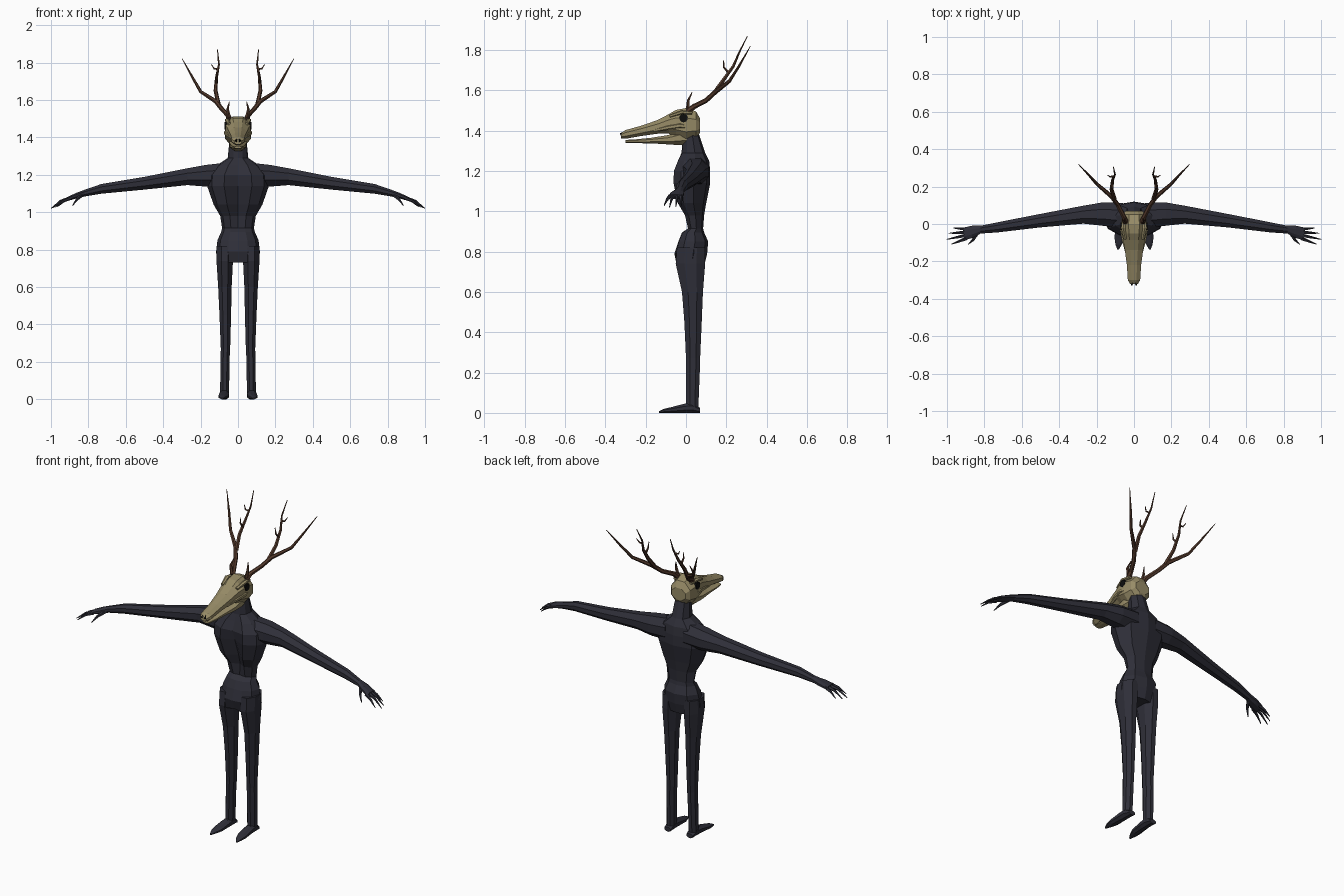
import bpy, bmesh, math
from mathutils import Vector


def material(name, rgb):
    m = bpy.data.materials.new(name)
    m.diffuse_color = (*rgb, 1)
    return m


SKIN = material("dark_skin", (0.028, 0.028, 0.04))
BONE = material("bone", (0.31, 0.26, 0.135))
HORN = material("horn", (0.085, 0.04, 0.024))
BLACK = material("black", (0.004, 0.004, 0.004))


def skin_rings(name, rings, mat, mirror=False):
    """Joins equal-length rings of points into one capped, flat-shaded solid."""
    bm = bmesh.new()
    vs = [[bm.verts.new(p) for p in r] for r in rings]
    n = len(vs[0])
    for a, b in zip(vs, vs[1:]):
        for i in range(n):
            j = (i + 1) % n
            bm.faces.new((a[i], a[j], b[j], b[i]))
    bm.faces.new(vs[0])
    bm.faces.new(vs[-1])
    bmesh.ops.recalc_face_normals(bm, faces=bm.faces)
    me = bpy.data.meshes.new(name)
    bm.to_mesh(me)
    bm.free()
    me.materials.append(mat)
    ob = bpy.data.objects.new(name, me)
    bpy.context.collection.objects.link(ob)
    if mirror:
        ob.modifiers.new("mirror", "MIRROR").use_bisect_axis[0] = False
    return ob


def loft(name, secs, mat, ref=(0, 0, 1), sides=8, axis=None, mirror=True):
    """Sections are (x, y, z, half width, half height) along a path."""
    ref = Vector(ref)
    pts = [Vector(s[:3]) for s in secs]
    k = 1 / math.cos(math.pi / sides) if sides == 8 else 1
    rings = []
    for i, s in enumerate(secs):
        t = Vector(axis) if axis else pts[min(i + 1, len(pts) - 1)] - pts[max(i - 1, 0)]
        u = t.cross(ref).normalized()
        v = u.cross(t).normalized()
        ring = []
        for j in range(sides):
            a = math.tau * (j + 0.5) / sides
            ring.append(pts[i] + u * s[3] * k * math.cos(a) + v * s[4] * k * math.sin(a))
        rings.append(ring)
    return skin_rings(name, rings, mat, mirror)


def spike(name, path, r0, mat, sides=5, ref=(0, 0, 1), tip=0.002):
    """A tapering tube through a few points."""
    n = len(path) - 1
    secs = [(*p, *(2 * [r0 + (tip - r0) * (i / n) ** 1.3])) for i, p in enumerate(path)]
    return loft(name, secs, mat, ref, sides)


# torso and neck: z, half width, front centre y, front side y, back y
levels = [
    (1.39, .045, -.015, -.01, .062), (1.29, .055, -.022, -.018, .095),
    (1.25, .115, -.03, -.04, .115), (1.20, .160, -.05, -.06, .12),
    (1.14, .165, -.03, -.062, .12), (1.04, .130, .005, -.04, .10),
    (.98, .095, .02, -.005, .09), (.915, .085, .015, .01, .085),
    (.895, .09, -.02, -.015, .09), (.85, .110, -.038, -.035, .11),
    (.79, .117, -.058, -.05, .105), (.73, .113, -.03, -.045, .09),
]
rings = []
for z, w, fc, fs, b in levels:
    d = b - fs
    half = [(.45 * w, fs), (.85 * w, fs + .2 * d), (w, fs + .55 * d), (.65 * w, b - .1 * d)]
    rings.append([(0, fc, z)] + [(x, y, z) for x, y in half] + [(0, b, z)]
                 + [(-x, y, z) for x, y in reversed(half)])
skin_rings("torso", rings, SKIN)

# legs
loft("legs", [(.07, .025, .82, .044, .07), (.071, .022, .74, .044, .073),
              (.07, .032, .60, .036, .052), (.068, .035, .45, .031, .043),
              (.067, .035, .27, .025, .035), (.069, .034, .22, .024, .035),
              (.072, .031, .02, .024, .030)], SKIN, ref=(0, 1, 0), axis=(0, 0, -1))

# feet: y, centre x, half width, height
loft("feet", [(x, y, h / 2, w, h / 2) for y, x, w, h in
              [(.07, .072, .021, .025), (.03, .073, .026, .05), (-.01, .074, .026, .045),
               (-.075, .078, .026, .028), (-.11, .082, .017, .02), (-.135, .085, .005, .008)]],
     SKIN, axis=(0, -1, 0))

# arms and palms
loft("arms", [(.06, .045, 1.20, .068, .065), (.17, .053, 1.195, .062, .058),
              (.27, .05, 1.19, .048, .045), (.50, .018, 1.155, .036, .034),
              (.73, -.018, 1.125, .027, .026), (.82, -.03, 1.102, .021, .018),
              (.865, -.042, 1.088, .033, .015), (.91, -.053, 1.072, .034, .011)],
     SKIN, axis=(1, 0, 0))

# fingers and thumbs
for i, (y, ty, tx) in enumerate([(-.028, -.022, .965), (-.044, -.05, .99),
                                 (-.061, -.082, 1.0), (-.078, -.108, .975)]):
    spike(f"finger_{i + 1}", [(.895, y, 1.076), (.895 + (tx - .895) * .5, (y + ty) / 2, 1.06),
                              (tx, ty, 1.02 + abs(1.0 - tx) * .3)], .0105, SKIN)
spike("thumb", [(.835, -.045, 1.092), (.86, -.085, 1.07), (.885, -.108, 1.035)], .012, SKIN)


def jaw_loft(name, rows):
    """Rows are y, half width, top z, bottom z."""
    return loft(name, [(0, y, (t + b) / 2, w, (t - b) / 2) for y, w, t, b in rows],
                BONE, axis=(0, -1, 0), mirror=False)


# skull and upper jaw
jaw_loft("skull", [(.07, .045, 1.46, 1.39), (.05, .062, 1.495, 1.36), (.0, .07, 1.512, 1.345),
                   (-.05, .066, 1.503, 1.365), (-.085, .058, 1.482, 1.385),
                   (-.14, .049, 1.453, 1.385), (-.22, .038, 1.425, 1.374),
                   (-.30, .033, 1.403, 1.36), (-.322, .02, 1.388, 1.362)])
# lower jaw
jaw_loft("lower_jaw", [(.02, .038, 1.40, 1.335), (-.03, .046, 1.40, 1.328), (-.09, .043, 1.378, 1.332),
                       (-.17, .033, 1.365, 1.337), (-.25, .027, 1.357, 1.338),
                       (-.30, .02, 1.354, 1.34)])
# cheekbones and brow ridges
loft("cheekbones", [(.052, .03, 1.415, .014, .012), (.062, -.03, 1.425, .015, .014),
                    (.053, -.09, 1.415, .012, .012), (.038, -.16, 1.40, .008, .008)],
     BONE, sides=6)
loft("brow_ridges", [(.052, .03, 1.488, .01, .008), (.058, -.02, 1.492, .013, .01),
                     (.047, -.08, 1.472, .009, .008)], BONE, sides=6)
# nostril and eye sockets
loft("nostrils", [(.006, -.31, 1.392, .004, .004), (.012, -.324, 1.38, .006, .008)],
     BLACK, sides=6)
loft("eye_sockets", [(.05, -.012, 1.462, .021, .021), (.071, -.012, 1.462, .021, .021)],
     BLACK, sides=10)

# antlers: main beam with outer branch, inner branch and tines
loft("antler_beams", [(.045, .01, 1.495, .017, .017), (.055, .04, 1.52, .013, .013),
                      (.085, .10, 1.55, .012, .012), (.118, .145, 1.592, .012, .012),
                      (.20, .215, 1.645, .009, .009), (.24, .26, 1.715, .007, .007),
                      (.298, .32, 1.82, .0015, .0015)], HORN, ref=(0, 1, .3), sides=6)
spike("antler_inner_branches", [(.105, .135, 1.58), (.12, .185, 1.65), (.115, .235, 1.72),
                                (.102, .265, 1.79), (.11, .305, 1.87)], .012, HORN, 6, (1, 0, 0))
spike("brow_tines", [(.047, .01, 1.505), (.056, .012, 1.55), (.046, .03, 1.59)],
      .011, HORN, 5, (1, 0, 0))
spike("lower_tines", [(.117, .21, 1.69), (.116, .188, 1.715), (.112, .187, 1.75)],
      .007, HORN, 5, (1, 0, 0))
spike("upper_tines", [(.106, .255, 1.765), (.128, .253, 1.768), (.142, .262, 1.79)],
      .006, HORN, 5, (0, 1, 0))
